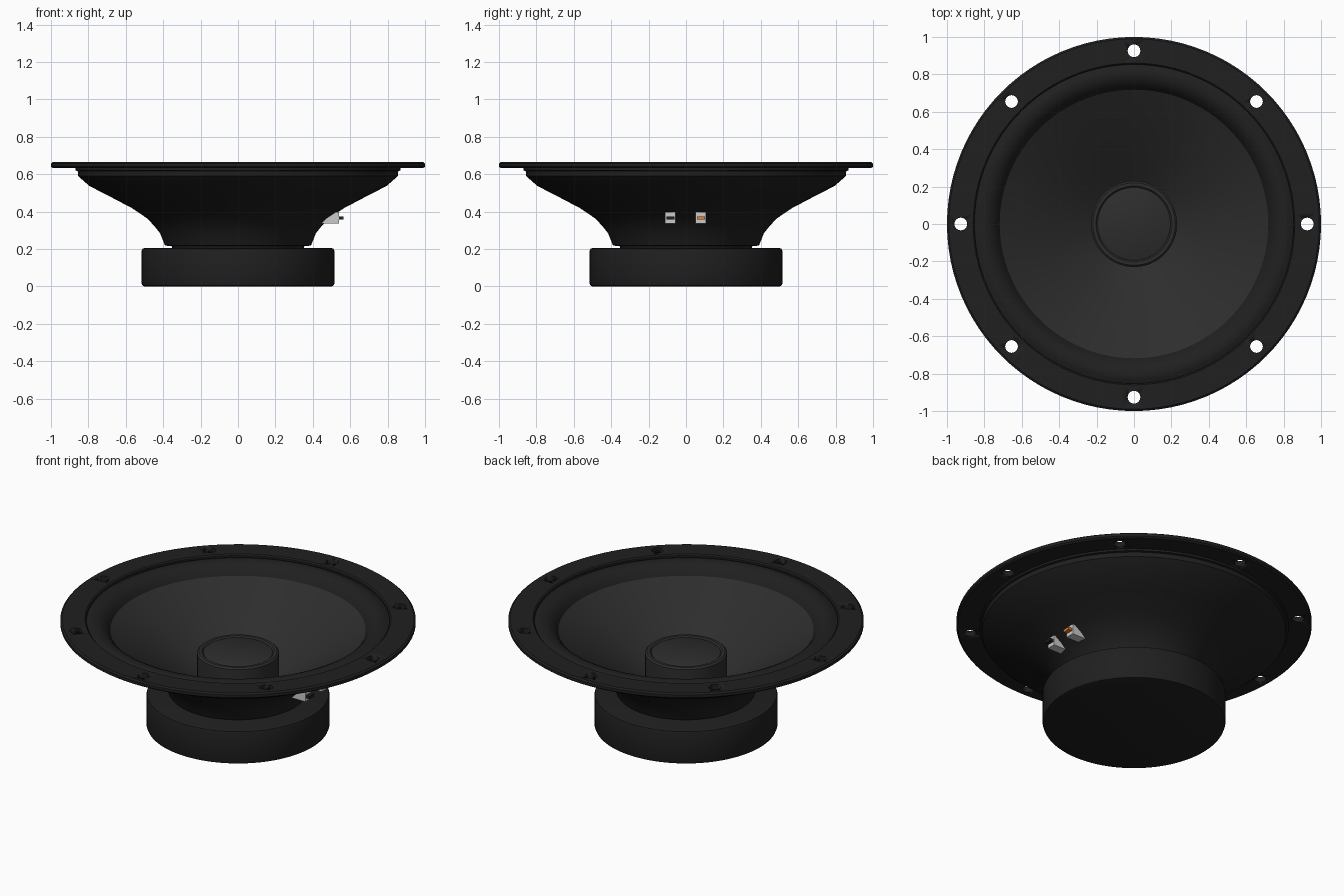
import bpy, bmesh, math
from mathutils import Matrix

if "Cube" in bpy.data.objects:
    bpy.data.objects.remove(bpy.data.objects["Cube"])


def material(name, rgb):
    m = bpy.data.materials.new(name)
    m.diffuse_color = (*rgb, 1)
    m.use_nodes = True
    m.node_tree.nodes["Principled BSDF"].inputs["Base Color"].default_value = m.diffuse_color
    return m


BLACK = material("black_metal", (0.014, 0.014, 0.014))
CONE = material("cone_black", (0.026, 0.026, 0.026))
WHITE = material("white_plastic", (0.75, 0.75, 0.75))
ORANGE = material("orange_tip", (0.8, 0.22, 0.03))


def finish(name, bm, mat, angle=30):
    bmesh.ops.recalc_face_normals(bm, faces=bm.faces[:])
    mesh = bpy.data.meshes.new(name)
    bm.to_mesh(mesh)
    bm.free()
    ob = bpy.data.objects.new(name, mesh)
    bpy.context.collection.objects.link(ob)
    mesh.materials.append(mat)
    bpy.ops.object.select_all(action='DESELECT')
    ob.select_set(True)
    bpy.context.view_layer.objects.active = ob
    bpy.ops.object.shade_smooth_by_angle(angle=math.radians(angle))
    return ob


def lathe(name, profile, mat, closed=False, up=False, angle=30):
    """Spin an (r, z) profile around the z axis."""
    bm = bmesh.new()
    vs = [bm.verts.new((r, 0, z)) for r, z in profile]
    edges = [bm.edges.new(p) for p in zip(vs, vs[1:])]
    if closed:
        edges.append(bm.edges.new((vs[-1], vs[0])))
    bmesh.ops.spin(bm, geom=vs + edges, axis=(0, 0, 1), cent=(0, 0, 0),
                   angle=math.tau, steps=96, use_merge=True)
    bmesh.ops.remove_doubles(bm, verts=bm.verts[:], dist=1e-4)
    ob = finish(name, bm, mat, angle)
    # open visible sheets must face upward
    if up and sum(p.normal.z * p.area for p in ob.data.polygons) < 0:
        ob.data.flip_normals()
    return ob


# Magnet with rounded edges
lathe("magnet", [(0, 0), (0.5, 0), (0.511, 0.004), (0.515, 0.015),
                 (0.515, 0.19), (0.511, 0.201), (0.5, 0.205), (0, 0.205)], BLACK)

# Basket: short neck, flared shell and the step below the flange
basket = lathe("basket", [(0.35, 0.2), (0.355, 0.215), (0.39, 0.218), (0.417, 0.285),
                          (0.45, 0.326), (0.487, 0.364), (0.527, 0.392), (0.57, 0.42),
                          (0.68, 0.478), (0.795, 0.537), (0.855, 0.59), (0.857, 0.617),
                          (0.87, 0.62), (0.87, 0.64)], BLACK, angle=35)
if sum(p.normal.z * p.area for p in basket.data.polygons) > 0:
    basket.data.flip_normals()

# Mounting flange with eight screw holes
flange = lathe("flange", [(0.853, 0.632), (0.99, 0.632), (1.0, 0.64), (1.0, 0.657),
                          (0.99, 0.665), (0.86, 0.665), (0.853, 0.658)], BLACK, closed=True)
bm = bmesh.new()
for i in range(8):
    a = i * math.tau / 8
    bmesh.ops.create_cone(bm, cap_ends=True, segments=24, radius1=0.034, radius2=0.034, depth=0.2,
                          matrix=Matrix.Translation((0.926 * math.cos(a), 0.926 * math.sin(a), 0.65)))
cutter = finish("hole_cutter", bm, BLACK)
cutter.hide_render = True
cutter.hide_set(True)
cut = flange.modifiers.new("holes", 'BOOLEAN')
cut.operation = 'DIFFERENCE'
cut.solver = 'EXACT'
cut.object = cutter

# Rubber surround, cone and dust cap
lathe("surround", [(0.86, 0.645), (0.845, 0.649), (0.83, 0.657), (0.81, 0.66), (0.785, 0.657),
                   (0.76, 0.645), (0.738, 0.625), (0.722, 0.6), (0.713, 0.585)],
      BLACK, up=True)
lathe("cone", [(0.718, 0.596), (0.6, 0.525), (0.48, 0.447), (0.36, 0.365), (0.225, 0.27)],
      CONE, up=True)
lathe("dust_cap", [(0.23, 0.26), (0.23, 0.455), (0.22, 0.464), (0.203, 0.464),
                   (0.195, 0.456), (0.188, 0.46), (0, 0.462)], CONE, up=True)


def prism(name, outline, y, width, mat):
    """Extrude an (x, z) outline across y."""
    bm = bmesh.new()
    face = bm.faces.new([bm.verts.new((x, y - width / 2, z)) for x, z in outline])
    new = bmesh.ops.extrude_face_region(bm, geom=[face])["geom"]
    bmesh.ops.translate(bm, vec=(0, width, 0),
                        verts=[v for v in new if isinstance(v, bmesh.types.BMVert)])
    return finish(name, bm, mat)


# Wedge terminals with push tabs on the right side
for label, y, mat in (("negative", -0.083, BLACK), ("positive", 0.08, ORANGE)):
    prism(label + "_terminal", [(0.435, 0.335), (0.54, 0.335), (0.54, 0.397), (0.5, 0.397)],
          y, 0.056, WHITE)
    prism(label + "_tab", [(0.52, 0.357), (0.565, 0.357), (0.565, 0.373), (0.52, 0.373)],
          y, 0.044, mat)
